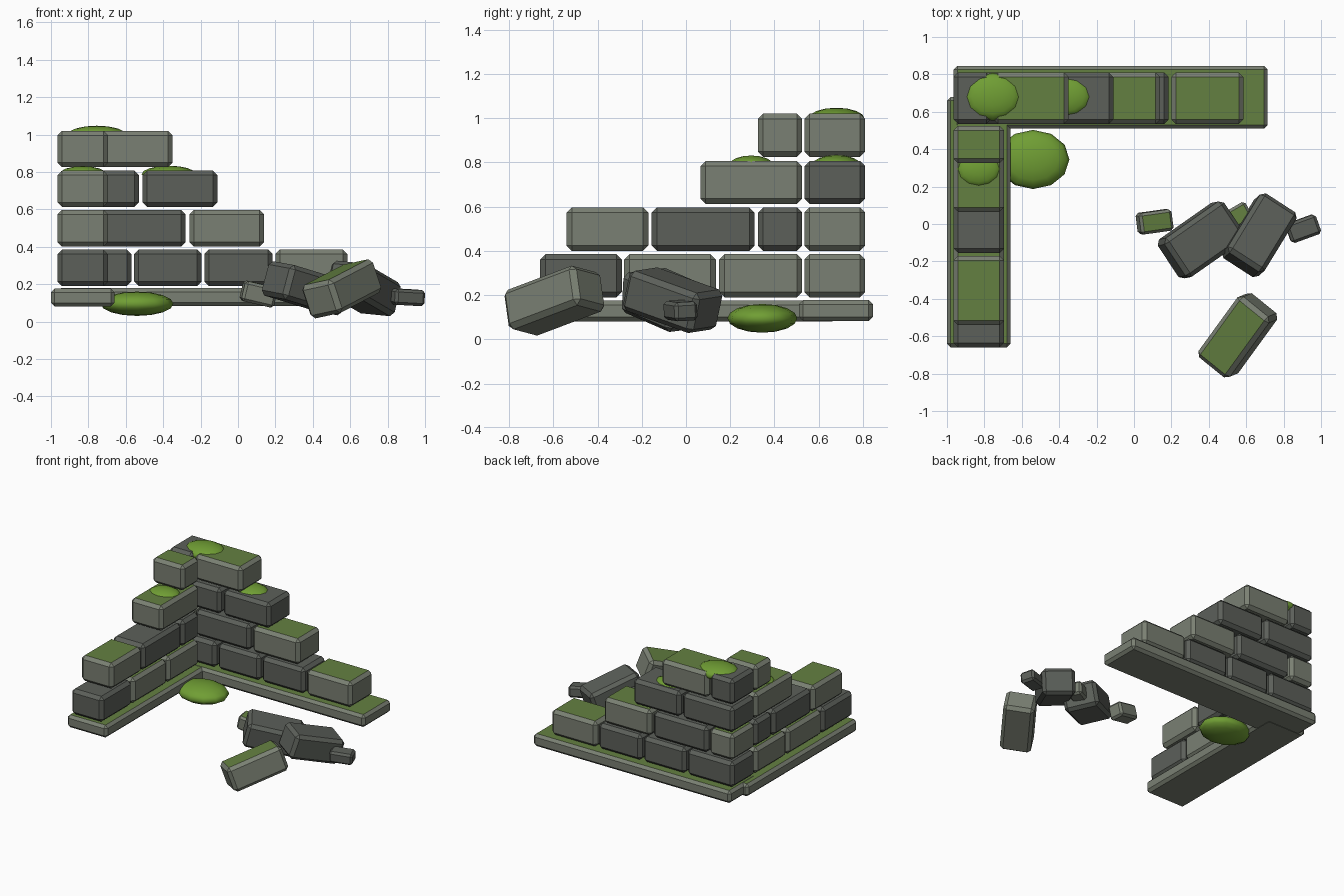
import bpy, bmesh
from math import radians
from mathutils import Matrix, Euler, Vector

if "Cube" in bpy.data.objects:
    bpy.data.objects.remove(bpy.data.objects["Cube"])


def material(name, srgb):
    m = bpy.data.materials.new(name)
    lin = [((c / 255 + 0.055) / 1.055) ** 2.4 for c in srgb]
    m.diffuse_color = (*lin, 1)
    m.use_nodes = True
    m.node_tree.nodes["Principled BSDF"].inputs["Base Color"].default_value = m.diffuse_color
    return m


LIGHT = material("light_stone", (122, 128, 115))
DARK = material("dark_stone", (92, 96, 90))
GREEN = material("mossy_top", (100, 128, 65))
MOSS = material("moss_clump", (112, 158, 52))


def finish(name, bm, mats, loc, rot=(0, 0, 0)):
    me = bpy.data.meshes.new(name)
    bm.to_mesh(me)
    bm.free()
    for m in mats:
        me.materials.append(m)
    ob = bpy.data.objects.new(name, me)
    ob.location = loc
    ob.rotation_euler = [radians(a) for a in rot]
    bpy.context.collection.objects.link(ob)
    return ob


# Chamfered stone; light stones carry moss on their flat top
def stone(name, loc, size, light, rot=(0, 0, 0), bevel=0.024):
    bm = bmesh.new()
    bmesh.ops.create_cube(bm, size=1)
    bmesh.ops.scale(bm, vec=size, verts=bm.verts)
    bmesh.ops.bevel(bm, geom=list(bm.edges), offset=bevel, segments=1,
                    profile=0.5, affect='EDGES')
    bm.normal_update()
    for f in bm.faces:
        f.material_index = 1 if light and f.normal.z > 0.95 else 0
    return finish(name, bm, [LIGHT if light else DARK, GREEN], loc, rot)


def stone_between(name, x, y, z, light, bevel=0.024):
    lo, hi = Vector((x[0], y[0], z[0])), Vector((x[1], y[1], z[1]))
    return stone(name, (lo + hi) / 2, hi - lo, light, bevel=bevel)


# Foundation slabs
stone_between("back_foundation", (-0.965, 0.715), (0.51, 0.845), (0.082, 0.178), True, 0.02)
stone_between("left_foundation", (-1.0, -0.66), (-0.66, 0.68), (0.08, 0.176), True, 0.02)

# Height range of each course
COURSES = [(0.19, 0.385), (0.4, 0.597), (0.613, 0.807), (0.825, 1.02)]

# Back wall: (start x, end x, light) per course
BACK = [
    [(-0.965, -0.57, 0), (-0.555, -0.195, 0), (-0.18, 0.185, 0), (0.2, 0.585, 1)],
    [(-0.965, -0.76, 1), (-0.745, -0.28, 0), (-0.26, 0.14, 1)],
    [(-0.965, -0.53, 0), (-0.51, -0.11, 0)],
    [(-0.965, -0.765, 0), (-0.75, -0.35, 1)],
]
# Left wall: (start y, end y, light) per course
LEFT = [
    [(-0.66, -0.29, 0), (-0.28, 0.135, 1), (0.15, 0.525, 1)],
    [(-0.54, -0.17, 1), (-0.155, 0.31, 0), (0.325, 0.525, 0)],
    [(0.065, 0.525, 1)],
    [(0.325, 0.525, 1)],
]
for i, z in enumerate(COURSES):
    for j, (a, b, light) in enumerate(BACK[i]):
        stone_between(f"back_wall_stone_{i}_{j}", (a, b), (0.535, 0.81), z, light)
    for j, (a, b, light) in enumerate(LEFT[i]):
        stone_between(f"left_wall_stone_{i}_{j}", (-0.965, -0.695), (a, b), z, light)

# Fallen stones
stone("fallen_mossy_stone", (0.555, -0.595, 0.175), (0.42, 0.22, 0.19), True, (-10, -17, 54))
stone("fallen_right_stone", (0.67, -0.06, 0.177), (0.39, 0.235, 0.19), False, (5, 17, 58.5))
stone("fallen_left_stone", (0.36, -0.085, 0.178), (0.4, 0.25, 0.19), False, (6, 14, 35))

# Small rubble
stone("rubble_left", (0.11, 0.012, 0.147), (0.18, 0.115, 0.11), True, (3, 13, 8), 0.015)
stone("rubble_right", (0.905, -0.025, 0.13), (0.17, 0.11, 0.085), False, (3, 3, 20), 0.015)
stone("rubble_middle", (0.545, 0.035, 0.14), (0.16, 0.11, 0.1), True, (0, 5, 30), 0.015)


# Moss clumps: flattened spheres
def moss(name, loc, radii):
    bm = bmesh.new()
    bmesh.ops.create_uvsphere(bm, u_segments=12, v_segments=8, radius=1)
    bmesh.ops.scale(bm, vec=radii, verts=bm.verts)
    for f in bm.faces:
        f.smooth = True
    finish(name, bm, [MOSS], loc)


moss("ground_moss", (-0.54, 0.345, 0.095), (0.195, 0.158, 0.065))
moss("corner_moss", (-0.755, 0.68, 0.997), (0.158, 0.128, 0.05))
moss("back_wall_moss", (-0.37, 0.68, 0.788), (0.145, 0.11, 0.045))
moss("left_wall_moss", (-0.83, 0.295, 0.788), (0.125, 0.1, 0.043))
